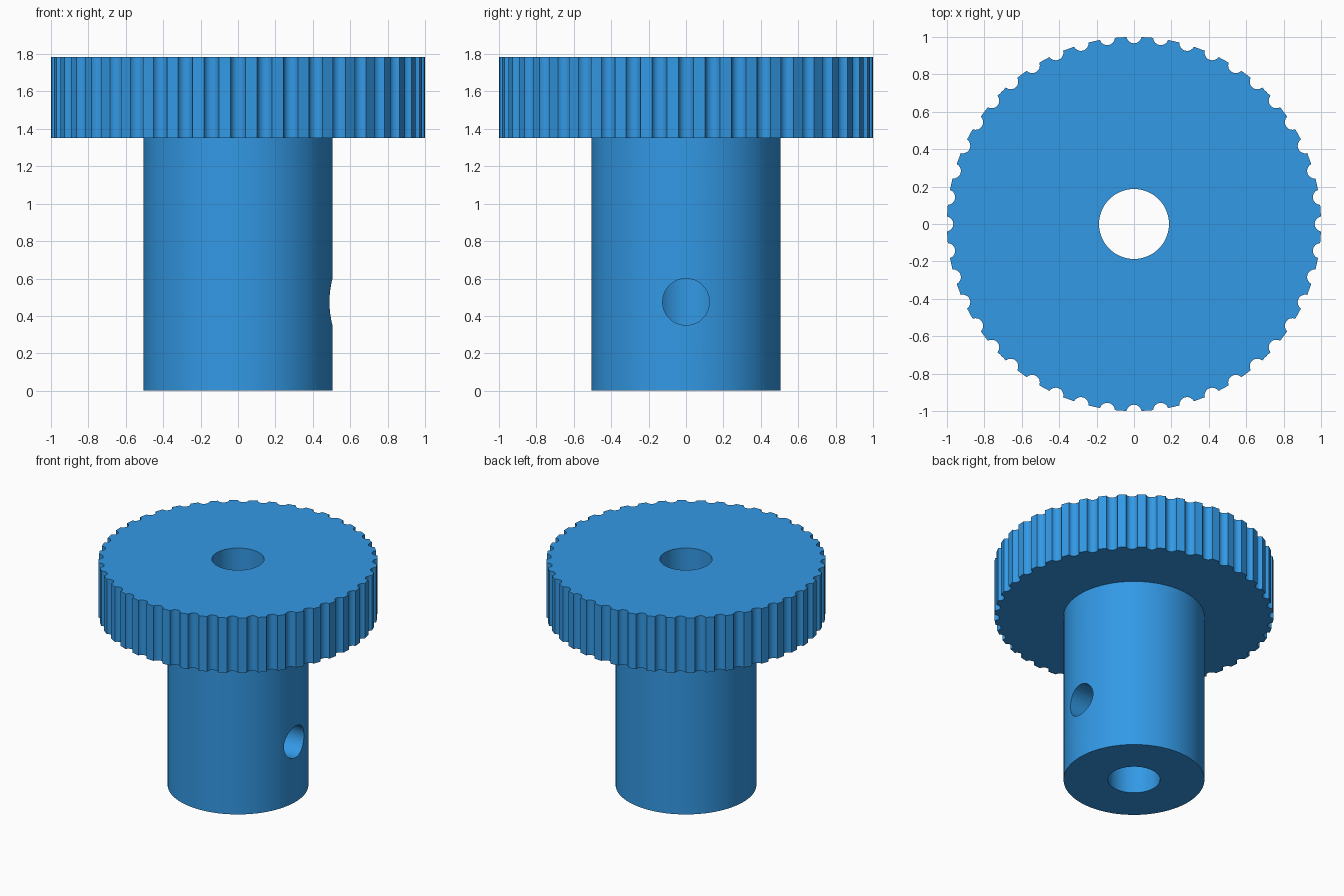
import bpy
import bmesh
from math import sin, cos, pi, radians
from mathutils import Matrix

old = bpy.data.objects.get("Cube")
if old:
    bpy.data.objects.remove(old, do_unlink=True)

blue = bpy.data.materials.new("blue plastic")
blue.use_nodes = True
BLUE = (0.033, 0.319, 0.787, 1)
blue.diffuse_color = BLUE
blue.node_tree.nodes["Principled BSDF"].inputs["Base Color"].default_value = BLUE

TEETH = 44
HEAD_BOTTOM, HEAD_TOP = 1.35, 1.785
SHAFT_R, BORE_R, SCREW_R, SCREW_Z = 0.505, 0.187, 0.125, 0.475


def add_object(name, bm):
    mesh = bpy.data.meshes.new(name)
    bmesh.ops.recalc_face_normals(bm, faces=bm.faces[:])
    bm.to_mesh(mesh)
    bm.free()
    mesh.materials.append(blue)
    obj = bpy.data.objects.new(name, mesh)
    bpy.context.collection.objects.link(obj)
    return obj


def prism(name, outline, bottom, top):
    bm = bmesh.new()
    face = bm.faces.new([bm.verts.new((x, y, bottom)) for x, y in outline])
    grown = bmesh.ops.extrude_face_region(bm, geom=[face])["geom"]
    bmesh.ops.translate(bm, vec=(0, 0, top - bottom),
                        verts=[v for v in grown if isinstance(v, bmesh.types.BMVert)])
    return add_object(name, bm)


def circle(radius, sides):
    return [(radius * cos(2 * pi * i / sides), radius * sin(2 * pi * i / sides))
            for i in range(sides)]


def knurled_outline():
    """Round rim with a scooped groove at every tooth step."""
    groove_r, groove_centre, half = 0.041, 1.007, radians(80)
    step = 2 * pi / TEETH
    points = []
    for t in range(TEETH):
        a = t * step
        # groove arc, bulging toward the axis
        for i in range(9):
            b = half * (i / 4 - 1)
            u = groove_centre - groove_r * cos(b)
            v = groove_r * sin(b)
            points.append((u * cos(a) - v * sin(a), u * sin(a) + v * cos(a)))
        # land between grooves
        points += [(cos(a + step * f), sin(a + step * f)) for f in (0.4, 0.5, 0.6)]
    return points


# Knurled head
knob = prism("thumb_knob", knurled_outline(), HEAD_BOTTOM, HEAD_TOP)

# Shaft, bore and side screw hole
shaft = prism("shaft", circle(SHAFT_R, 96), 0, HEAD_BOTTOM + 0.15)
bore = prism("bore_cutter", circle(BORE_R, 72), -0.2, HEAD_TOP + 0.2)
screw = prism("screw_hole_cutter", circle(SCREW_R, 48), 0, 0.8)
screw.data.transform(Matrix.Translation((0, 0, SCREW_Z)) @ Matrix.Rotation(pi / 2, 4, "Y"))

tools = ((shaft, "UNION"), (bore, "DIFFERENCE"), (screw, "DIFFERENCE"))
bpy.context.view_layer.objects.active = knob
for tool, operation in tools:
    mod = knob.modifiers.new(tool.name, "BOOLEAN")
    mod.object = tool
    mod.operation = operation
    mod.solver = "EXACT"
    bpy.ops.object.modifier_apply(modifier=mod.name)
    bpy.data.objects.remove(tool, do_unlink=True)

# Smooth curved walls, crisp rims
bpy.ops.object.select_all(action="DESELECT")
knob.select_set(True)
bpy.ops.object.shade_smooth_by_angle(angle=radians(30))
